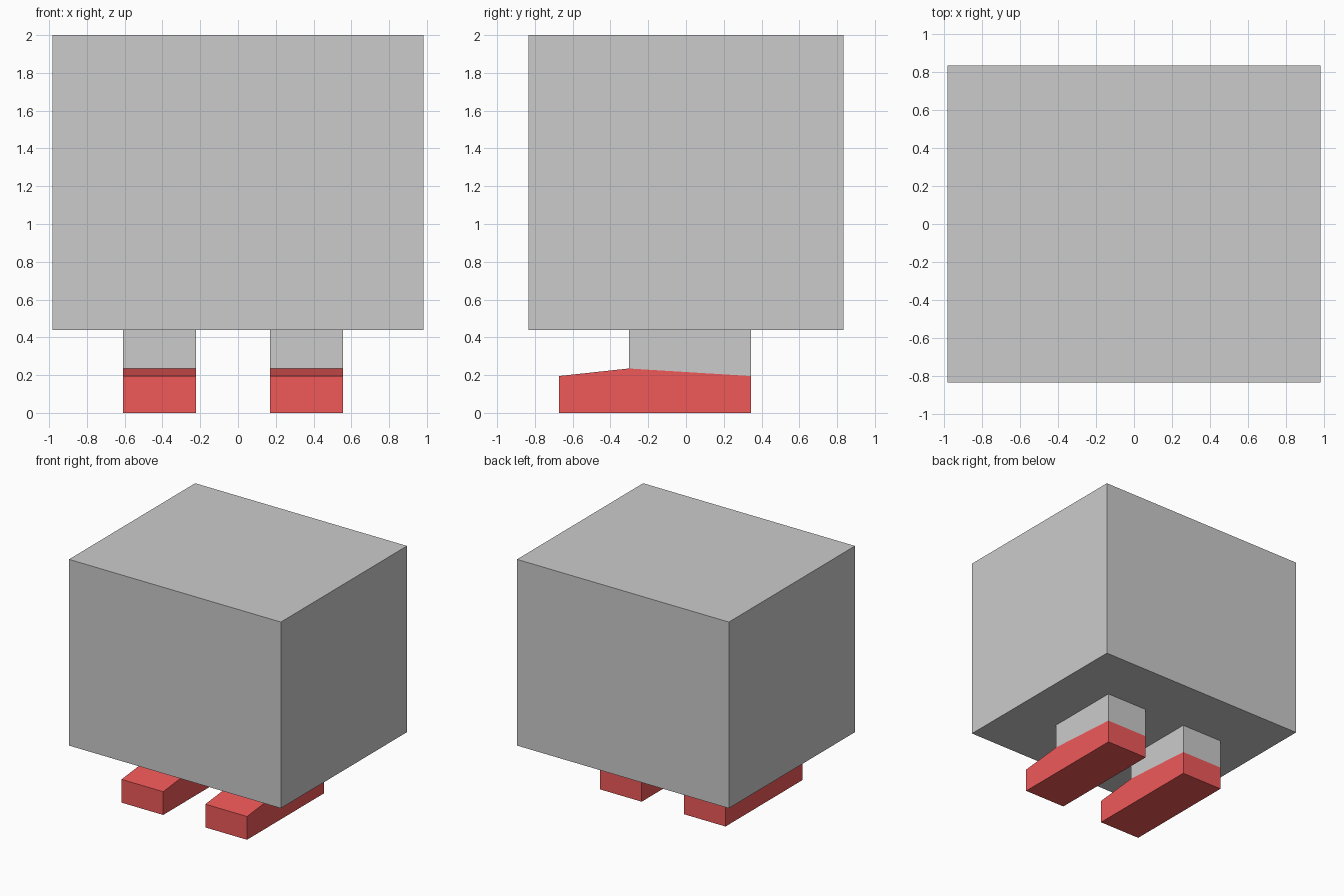
import bpy
import bmesh

if "Cube" in bpy.data.objects:
    bpy.data.objects.remove(bpy.data.objects["Cube"])


def prism(name, profile, x0, x1, material=None):
    """Extrude a (y, z) side profile from x0 to x1."""
    bm = bmesh.new()
    face = bm.faces.new([bm.verts.new((x0, y, z)) for y, z in profile])
    ext = bmesh.ops.extrude_face_region(bm, geom=[face], use_keep_orig=True)
    moved = [v for v in ext["geom"] if isinstance(v, bmesh.types.BMVert)]
    bmesh.ops.translate(bm, verts=moved, vec=(x1 - x0, 0, 0))
    bmesh.ops.recalc_face_normals(bm, faces=bm.faces[:])
    mesh = bpy.data.meshes.new(name)
    bm.to_mesh(mesh)
    bm.free()
    if material:
        mesh.materials.append(material)
    obj = bpy.data.objects.new(name, mesh)
    bpy.context.collection.objects.link(obj)
    return obj


red = bpy.data.materials.new("red")
red.diffuse_color = (0.87, 0.1, 0.1, 1)
red.use_nodes = True
red.node_tree.nodes["Principled BSDF"].inputs["Base Color"].default_value = red.diffuse_color

# Boxy body
prism("body", [(-0.835, 0.44), (0.835, 0.44), (0.835, 2.0), (-0.835, 2.0)],
      -0.982, 0.982)

# Legs stand on the sloping tops of the shoes
LEG = [(-0.303, 0.235), (0.345, 0.195), (0.345, 0.44), (-0.303, 0.44)]
SHOE = [(-0.673, 0), (0.345, 0), (0.345, 0.195), (-0.303, 0.235), (-0.673, 0.195)]
for side, x0, x1 in (("left", -0.608, -0.222), ("right", 0.169, 0.555)):
    prism(side + "_leg", LEG, x0, x1)
    prism(side + "_shoe", SHOE, x0, x1, red)
